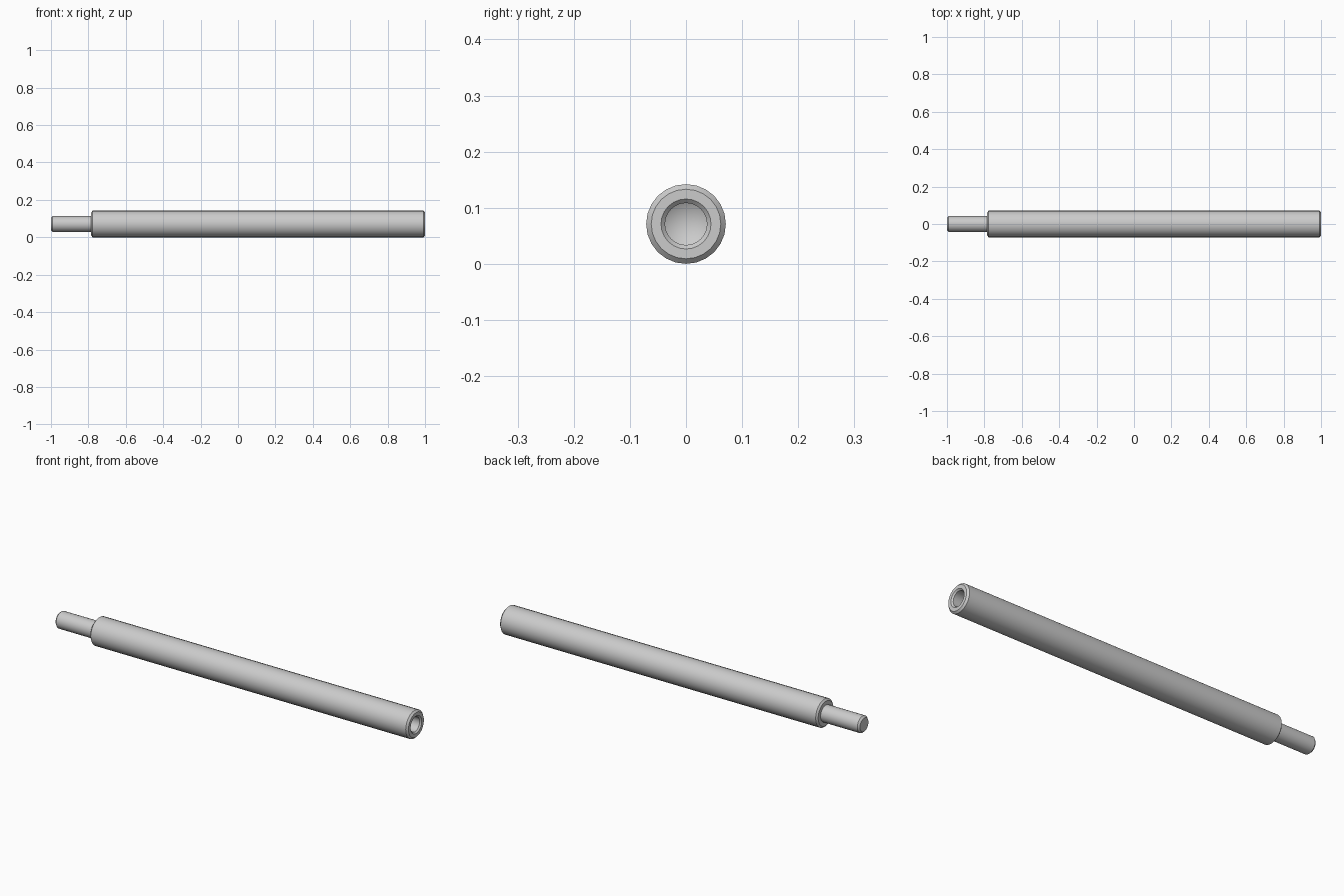
import bpy, bmesh, math

if "Cube" in bpy.data.objects:
    bpy.data.objects.remove(bpy.data.objects["Cube"])

SIDES = 24
AXIS_Z = 0.071

# Half profile along the rod as (x, radius), from stud tip to bottom of the bore
PROFILE = [
    (-1.0, 0.0), (-1.0, 0.034), (-0.991, 0.0425),      # stud tip with chamfer
    (-0.785, 0.0425),                                  # stud root
    (-0.785, 0.062), (-0.777, 0.071),                  # shoulder chamfer
    (0.991, 0.071), (1.0, 0.062),                      # body and end chamfer
    (1.0, 0.0446), (0.993, 0.0375),                    # countersunk bore mouth
    (0.73, 0.0375), (0.708, 0.0),                      # blind bore with drill point
]


def revolve(name, profile):
    bm = bmesh.new()
    rings = []
    for x, r in profile:
        n = SIDES if r > 0 else 1
        rings.append([bm.verts.new((x, r * math.sin(2 * math.pi * i / n),
                                    AXIS_Z + r * math.cos(2 * math.pi * i / n)))
                      for i in range(n)])
    for a, b in zip(rings, rings[1:]):
        for i in range(SIDES):
            j = (i + 1) % SIDES
            corners = [a[i % len(a)], a[j % len(a)], b[j % len(b)], b[i % len(b)]]
            bm.faces.new(list(dict.fromkeys(corners)))
    bmesh.ops.recalc_face_normals(bm, faces=bm.faces[:])
    mesh = bpy.data.meshes.new(name)
    bm.to_mesh(mesh)
    bm.free()
    obj = bpy.data.objects.new(name, mesh)
    bpy.context.collection.objects.link(obj)
    return obj


# Extension rod: stud, body and blind bore in one turned piece
rod = revolve("extension_rod", PROFILE)
bpy.context.view_layer.objects.active = rod
rod.select_set(True)
bpy.ops.object.shade_smooth_by_angle(angle=math.radians(30))
